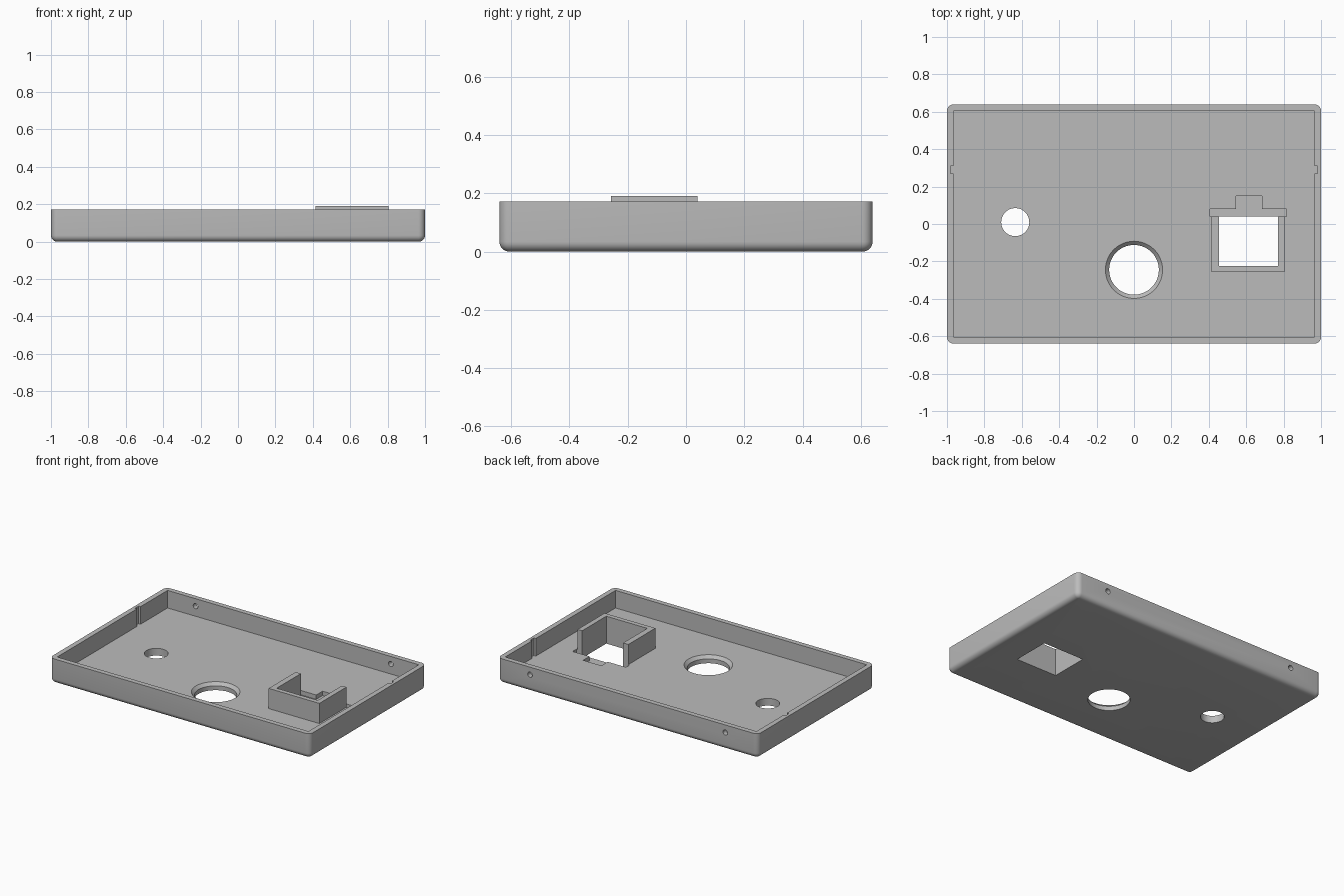
import bpy, bmesh, math

if "Cube" in bpy.data.objects:
    bpy.data.objects.remove(bpy.data.objects["Cube"])

HX, HY, TOP, FLOOR = 1.0, 0.64, 0.172, 0.05
WALL = 0.035

grey = bpy.data.materials.new("plain grey")
grey.diffuse_color = (0.5, 0.5, 0.5, 1)
grey.use_nodes = True
grey.node_tree.nodes["Principled BSDF"].inputs["Base Color"].default_value = grey.diffuse_color


def make(name, bm):
    bmesh.ops.recalc_face_normals(bm, faces=bm.faces)
    me = bpy.data.meshes.new(name)
    bm.to_mesh(me)
    bm.free()
    me.materials.append(grey)
    ob = bpy.data.objects.new(name, me)
    bpy.context.collection.objects.link(ob)
    return ob


def prism(name, pts, z0, z1):
    """Extrude a plan outline from z0 to z1."""
    bm = bmesh.new()
    f = bm.faces.new([bm.verts.new((x, y, z0)) for x, y in pts])
    ext = bmesh.ops.extrude_face_region(bm, geom=[f])["geom"]
    bmesh.ops.translate(bm, vec=(0, 0, z1 - z0),
                        verts=[v for v in ext if isinstance(v, bmesh.types.BMVert)])
    return make(name, bm)


def box(name, x0, x1, y0, y1, z0, z1):
    return prism(name, [(x0, y0), (x1, y0), (x1, y1), (x0, y1)], z0, z1)


def cylinder(name, loc, r0, r1, depth, segs=48, along_y=False):
    bm = bmesh.new()
    bmesh.ops.create_cone(bm, cap_ends=True, segments=segs,
                          radius1=r0, radius2=r1, depth=depth)
    ob = make(name, bm)
    ob.location = loc
    if along_y:
        ob.rotation_euler.x = math.pi / 2
    return ob


def cut(target, cutter):
    mod = target.modifiers.new("cut", "BOOLEAN")
    mod.operation, mod.solver, mod.object = "DIFFERENCE", "EXACT", cutter
    bpy.context.view_layer.update()
    bpy.context.view_layer.objects.active = target
    bpy.ops.object.modifier_apply(modifier=mod.name)
    bpy.data.objects.remove(cutter)


# Tray: rounded rectangle rings, with a fillet around the bottom edge
def ring(bm, inset, z, r=0.036, n=6):
    verts = []
    for k, (sx, sy) in enumerate([(1, 1), (-1, 1), (-1, -1), (1, -1)]):
        for i in range(n + 1):
            a = math.pi / 2 * (k + i / n)
            verts.append(bm.verts.new((sx * (HX - r) + (r - inset) * math.cos(a),
                                       sy * (HY - r) + (r - inset) * math.sin(a), z)))
    return verts


bm = bmesh.new()
fillet = 0.034
rings = []
for i in range(7):
    a = math.pi / 2 * i / 6
    rings.append(ring(bm, fillet * (1 - math.sin(a)), fillet * (1 - math.cos(a))))
rings.append(ring(bm, 0, TOP))
for lo, hi in zip(rings, rings[1:]):
    for i in range(len(lo)):
        j = (i + 1) % len(lo)
        bm.faces.new((lo[i], lo[j], hi[j], hi[i]))
bm.faces.new(rings[0])
bm.faces.new(rings[-1])
tray = make("tray", bm)

# Cavity
cut(tray, box("cavity", -HX + WALL, HX - WALL, -HY + WALL, HY - WALL, FLOOR, 0.4))

# Grooves in the side walls and screw holes in the back wall
for s in (-1, 1):
    xa, xb = sorted((s * 0.94, s * 0.98))
    cut(tray, box("groove", xa, xb, 0.27, 0.31, FLOOR, 0.4))
    cut(tray, cylinder("screw_hole", (s * 0.75, HY - 0.02, 0.12),
                       0.018, 0.018, 0.12, 20, True))

# Round floor holes, the large one with a bevelled upper rim
cut(tray, cylinder("small_hole", (-0.635, 0.01, 0), 0.075, 0.075, 0.4))
cut(tray, cylinder("large_hole", (0, -0.245, 0), 0.133, 0.133, 0.4))
cut(tray, cylinder("large_hole_bevel", (0, -0.245, FLOOR), 0.133, 0.173, 0.04))

# Socket window through the floor and the T-shaped recess behind it
cut(tray, box("window", 0.455, 0.77, -0.225, 0.04, -0.1, 0.4))
cut(tray, prism("recess", [(0.405, 0.04), (0.815, 0.04), (0.815, 0.08), (0.685, 0.08),
                           (0.685, 0.15), (0.545, 0.15), (0.545, 0.08), (0.405, 0.08)],
                0.02, 0.4))

# U-shaped socket wall, open to the back
socket = prism("socket_wall", [(0.415, -0.257), (0.805, -0.257), (0.805, 0.04), (0.77, 0.04),
                               (0.77, -0.225), (0.455, -0.225), (0.455, 0.04), (0.415, 0.04)],
               FLOOR, 0.19)

# Smooth fillets and holes, keep crisp edges
for ob in (tray, socket):
    bpy.ops.object.select_all(action="DESELECT")
    ob.select_set(True)
    bpy.context.view_layer.objects.active = ob
    bpy.ops.object.shade_smooth_by_angle(angle=math.radians(30))
